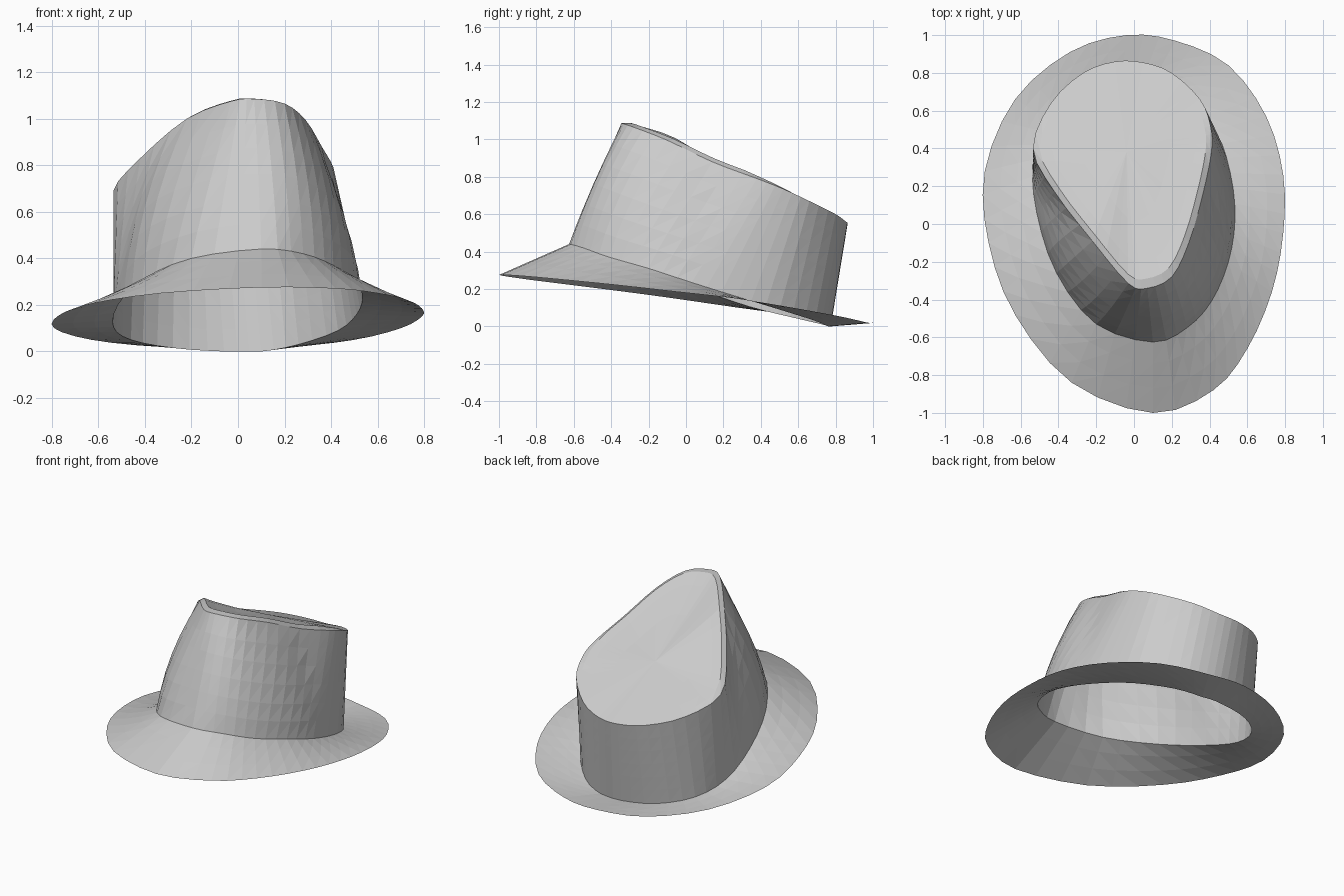
import bpy
from mathutils import Vector

if "Cube" in bpy.data.objects:
    bpy.data.objects.remove(bpy.data.objects["Cube"])

# Control rings, counter-clockwise from the front
EDGE = [(.1, -1, .275), (.42, -.88, .27), (.6, -.66, .25), (.73, -.36, .22),
        (.79, -.05, .185), (.79, .26, .15), (.7, .57, .1), (.5, .84, .05),
        (.22, .97, .02), (-.04, 1, .02), (-.34, .91, .02), (-.63, .66, .05),
        (-.79, .28, .1), (-.77, -.1, .155), (-.63, -.48, .205), (-.33, -.84, .25)]
JOIN = [(.1, -.625, .44), (.28, -.55, .42), (.41, -.41, .37), (.5, -.2, .31),
        (.535, .03, .235), (.51, .27, .16), (.43, .5, .09), (.26, .69, .03),
        (.1, .76, 0), (-.06, .77, 0), (-.28, .71, .015), (-.46, .56, .05),
        (-.535, .34, .105), (-.515, .06, .2), (-.41, -.26, .31), (-.2, -.53, .4)]
RIM = [(.07, -.34, 1.085), (.2, -.28, 1.065), (.29, -.1, .995), (.36, .14, .88),
       (.41, .38, .79), (.405, .52, .735), (.35, .66, .67), (.2, .8, .6),
       (.05, .855, .56), (-.1, .86, .555), (-.27, .8, .57), (-.44, .64, .61),
       (-.535, .4, .69), (-.42, .17, .83), (-.22, -.09, 1.0), (-.03, -.315, 1.075)]
STEPS = 3


def smooth_ring(points):
    """Closed Catmull-Rom curve through the control points."""
    p = [Vector(q) for q in points]
    n, out = len(p), []
    for i in range(n):
        a, b, c, d = p[i - 1], p[i], p[(i + 1) % n], p[(i + 2) % n]
        for k in range(STEPS):
            t = k / STEPS
            out.append(.5 * (2 * b + (c - a) * t + (2 * a - 5 * b + 4 * c - d) * t ** 2
                             + (3 * b - a - 3 * c + d) * t ** 3))
    return out


def blend(r0, r1, t, lift=0.0, bulge=0.0):
    """Ring between two rings; lift fades towards the back, bulge favours the front corners."""
    out = []
    for a, b in zip(r0, r1):
        v = a.lerp(b, t)
        side = Vector((v.x, v.y - .1, 0)).normalized()
        corner = abs(2 * side.x * side.y) if side.y < 0 else 0
        fade = min(1, max(0, (.6 - v.y) / .3))
        out.append(v + side * bulge * corner + Vector((0, 0, lift * fade)))
    return out


def loft(name, rings, tip=None):
    """Flat-shaded triangulated skin through rings, optionally closed at a tip."""
    n = len(rings[0])
    verts = [v for r in rings for v in r]
    faces = []
    for j in range(len(rings) - 1):
        for i in range(n):
            a, b = j * n + i, j * n + (i + 1) % n
            faces += [(a, b, b + n), (a, b + n, a + n)]
    if tip is not None:
        verts.append(tip)
        base = (len(rings) - 1) * n
        faces += [(base + i, base + (i + 1) % n, len(verts) - 1) for i in range(n)]
    mesh = bpy.data.meshes.new(name)
    mesh.from_pydata(verts, [], faces)
    obj = bpy.data.objects.new(name, mesh)
    bpy.context.collection.objects.link(obj)
    return obj


edge, join, rim = map(smooth_ring, (EDGE, JOIN, RIM))
for v in edge + join:
    v.z = max(v.z, 0)

# Brim: thin open sheet
loft("brim", [edge, blend(edge, join, .35), blend(edge, join, .7), join])

# Crown wall, open underneath, fuller at the front corners
loft("crown_wall", [blend(join, rim, t, 0, .17 * t * (1 - t))
                    for t in (0, .17, .33, .5, .67, .83, 1)])

# Crown top: narrow raised bevel at the front, then an almost flat sloping teardrop
centre = Vector((-.04, .38, .775))
flat = [centre] * len(rim)
loft("crown_top", [rim, blend(rim, flat, .07, .023), blend(rim, flat, .2, .014),
                   blend(rim, flat, .5, .003)], centre)
